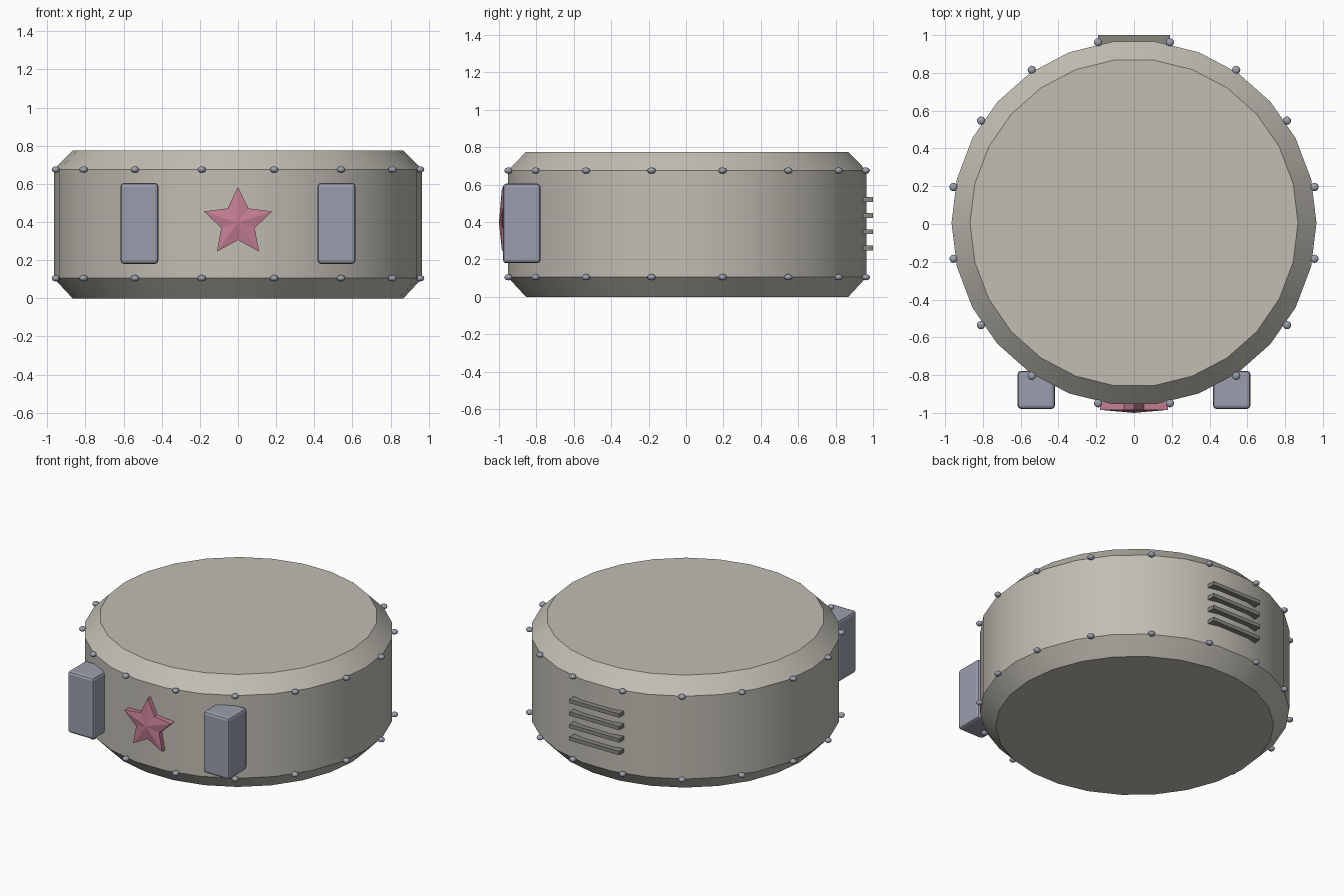
import bpy, bmesh, math
from mathutils import Matrix, Vector

if "Cube" in bpy.data.objects:
    bpy.data.objects.remove(bpy.data.objects["Cube"])


def material(name, color):
    m = bpy.data.materials.new(name)
    m.diffuse_color = (*color, 1)
    m.use_nodes = True
    m.node_tree.nodes["Principled BSDF"].inputs["Base Color"].default_value = m.diffuse_color
    return m


STONE = material("warm grey", (0.53, 0.51, 0.45))
STEEL = material("blue grey", (0.33, 0.345, 0.42))
PINK = material("rose pink", (0.56, 0.21, 0.30))
VENT = material("dark grey", (0.25, 0.245, 0.22))
CY = 0.006  # body centre in y


def finish(name, bm, mat, smooth=None):
    bmesh.ops.recalc_face_normals(bm, faces=bm.faces)
    mesh = bpy.data.meshes.new(name)
    bm.to_mesh(mesh)
    bm.free()
    mesh.materials.append(mat)
    ob = bpy.data.objects.new(name, mesh)
    bpy.context.collection.objects.link(ob)
    if smooth:
        bpy.ops.object.select_all(action='DESELECT')
        bpy.context.view_layer.objects.active = ob
        ob.select_set(True)
        bpy.ops.object.shade_smooth_by_angle(angle=math.radians(smooth))
    return ob


def box(name, lo, hi, mat, bevel=0.0):
    bm = bmesh.new()
    lo, hi = Vector(lo), Vector(hi)
    bmesh.ops.create_cube(bm, size=1, matrix=Matrix.Translation((lo + hi) / 2)
                          @ Matrix.Diagonal((*(hi - lo), 1)))
    if bevel:
        bmesh.ops.bevel(bm, geom=bm.edges[:], offset=bevel, segments=2,
                        profile=0.5, affect='EDGES')
    return finish(name, bm, mat)


# Drum body: chamfered profile stacked as rings
SIDES = 26
bm = bmesh.new()
rings = []
for r, z in [(0.868, 0), (0.966, 0.105), (0.966, 0.675), (0.868, 0.775)]:
    rings.append([bm.verts.new((r * math.cos(math.tau * i / SIDES),
                                CY + r * math.sin(math.tau * i / SIDES), z))
                  for i in range(SIDES)])
for a, b in zip(rings, rings[1:]):
    for i in range(SIDES):
        j = (i + 1) % SIDES
        bm.faces.new((a[i], a[j], b[j], b[i]))
bm.faces.new(rings[0][::-1])
bm.faces.new(rings[-1])
finish("drum_body", bm, STONE, 30)

# Rivets along both chamfer seams
for label, z in (("lower", 0.105), ("upper", 0.675)):
    bm = bmesh.new()
    for i in range(16):
        a = math.tau * (i + 0.5) / 16
        bmesh.ops.create_uvsphere(
            bm, u_segments=12, v_segments=8, radius=0.022,
            matrix=Matrix.Translation((0.974 * math.cos(a), CY + 0.974 * math.sin(a), z))
            @ Matrix.Diagonal((1, 1, 0.75, 1)))
    finish(label + "_rivets", bm, STEEL, 40)

# Two front blocks
for side, x in (("left", -0.517), ("right", 0.517)):
    box(side + "_front_block", (x - 0.099, -0.979, 0.18), (x + 0.099, -0.777, 0.605),
        STEEL, 0.018)

# Raised star with a shallow central peak
bm = bmesh.new()
back, front = [], []
for i in range(10):
    a = math.pi / 2 + math.pi * i / 5
    r = 0.188 if i % 2 == 0 else 0.092
    x, z = r * math.cos(a), 0.397 + r * math.sin(a)
    back.append(bm.verts.new((x, -0.945, z)))
    front.append(bm.verts.new((x, -0.984, z)))
peak = bm.verts.new((0, -1.0, 0.397))
for i in range(10):
    j = (i + 1) % 10
    bm.faces.new((back[i], back[j], front[j], front[i]))
    bm.faces.new((front[i], front[j], peak))
bm.faces.new(back)
finish("front_star", bm, PINK)

# Rear vent slats
for i in range(4):
    z = 0.262 + 0.086 * i
    box(f"vent_slat_{i + 1}", (-0.19, 0.93, z - 0.013), (0.19, 1.0, z + 0.013), VENT)
